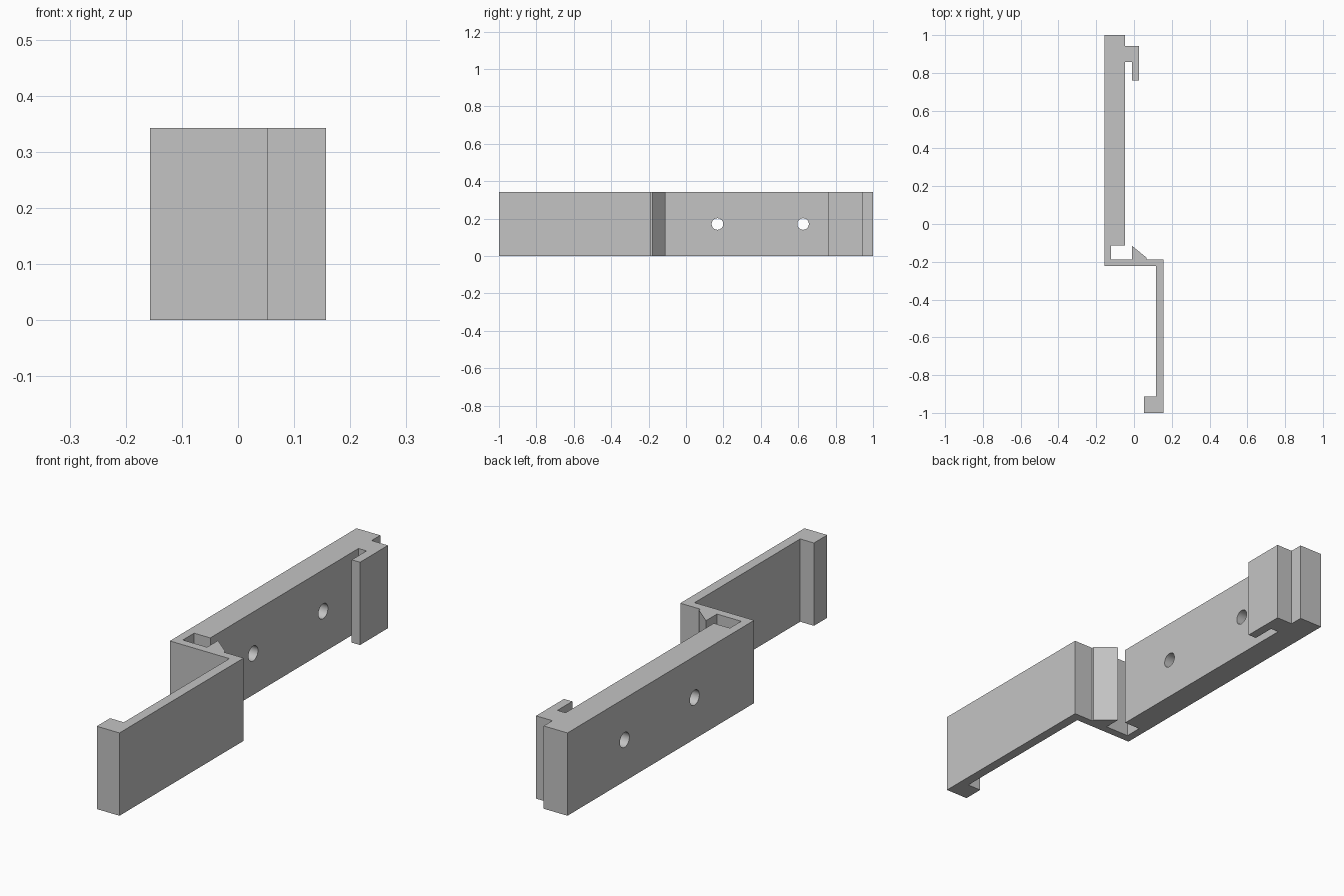
import bpy
import bmesh
import math

cube = bpy.data.objects.get("Cube")
if cube:
    bpy.data.objects.remove(cube, do_unlink=True)

HEIGHT = 0.343

grey = bpy.data.materials.new("light grey plastic")
grey.use_nodes = True
colour = (0.55, 0.55, 0.55, 1)
grey.diffuse_color = colour
grey.node_tree.nodes["Principled BSDF"].inputs["Base Color"].default_value = colour

# Plan outline: thick bar, rear hook, stepped web with wedge catch, thin leg and foot
outline = [
    (-0.157, -0.222), (0.116, -0.222), (0.116, -0.913), (0.053, -0.913),
    (0.053, -1), (0.157, -1), (0.157, -0.187), (0.066, -0.187),
    (0.066, -0.178), (-0.011, -0.115), (-0.011, -0.187), (-0.122, -0.187),
    (-0.122, -0.113), (-0.048, -0.113), (-0.048, 0.857), (-0.011, 0.857),
    (-0.011, 0.76), (0.027, 0.76), (0.027, 0.943), (-0.048, 0.943),
    (-0.048, 1), (-0.157, 1),
]


def extrude_outline(name, points, height):
    bm = bmesh.new()
    face = bm.faces.new([bm.verts.new((x, y, 0)) for x, y in points])
    result = bmesh.ops.extrude_face_region(bm, geom=[face])
    top = [v for v in result["geom"] if isinstance(v, bmesh.types.BMVert)]
    bmesh.ops.translate(bm, verts=top, vec=(0, 0, height))
    bmesh.ops.recalc_face_normals(bm, faces=bm.faces)
    mesh = bpy.data.meshes.new(name)
    bm.to_mesh(mesh)
    bm.free()
    mesh.materials.append(grey)
    obj = bpy.data.objects.new(name, mesh)
    bpy.context.collection.objects.link(obj)
    return obj


bracket = extrude_outline("clip_bracket", outline, HEIGHT)
bpy.context.view_layer.objects.active = bracket

# Two screw holes through the thick bar
for y in (0.168, 0.626):
    bpy.ops.mesh.primitive_cylinder_add(
        vertices=32, radius=0.031, depth=0.16,
        location=(-0.1025, y, HEIGHT / 2), rotation=(0, math.pi / 2, 0))
    cutter = bpy.context.object
    cutter.name = "screw_hole_cutter"
    cutter.hide_render = True
    cutter.data.materials.append(grey)
    bpy.context.view_layer.objects.active = bracket
    cut = bracket.modifiers.new("screw_hole", "BOOLEAN")
    cut.operation = "DIFFERENCE"
    cut.solver = "EXACT"
    cut.object = cutter
    bpy.ops.object.modifier_apply(modifier=cut.name)
    bpy.data.objects.remove(cutter, do_unlink=True)

# Smooth hole walls, crisp edges elsewhere
bpy.ops.object.select_all(action="DESELECT")
bracket.select_set(True)
bpy.context.view_layer.objects.active = bracket
bpy.ops.object.shade_smooth_by_angle(angle=math.radians(25))
